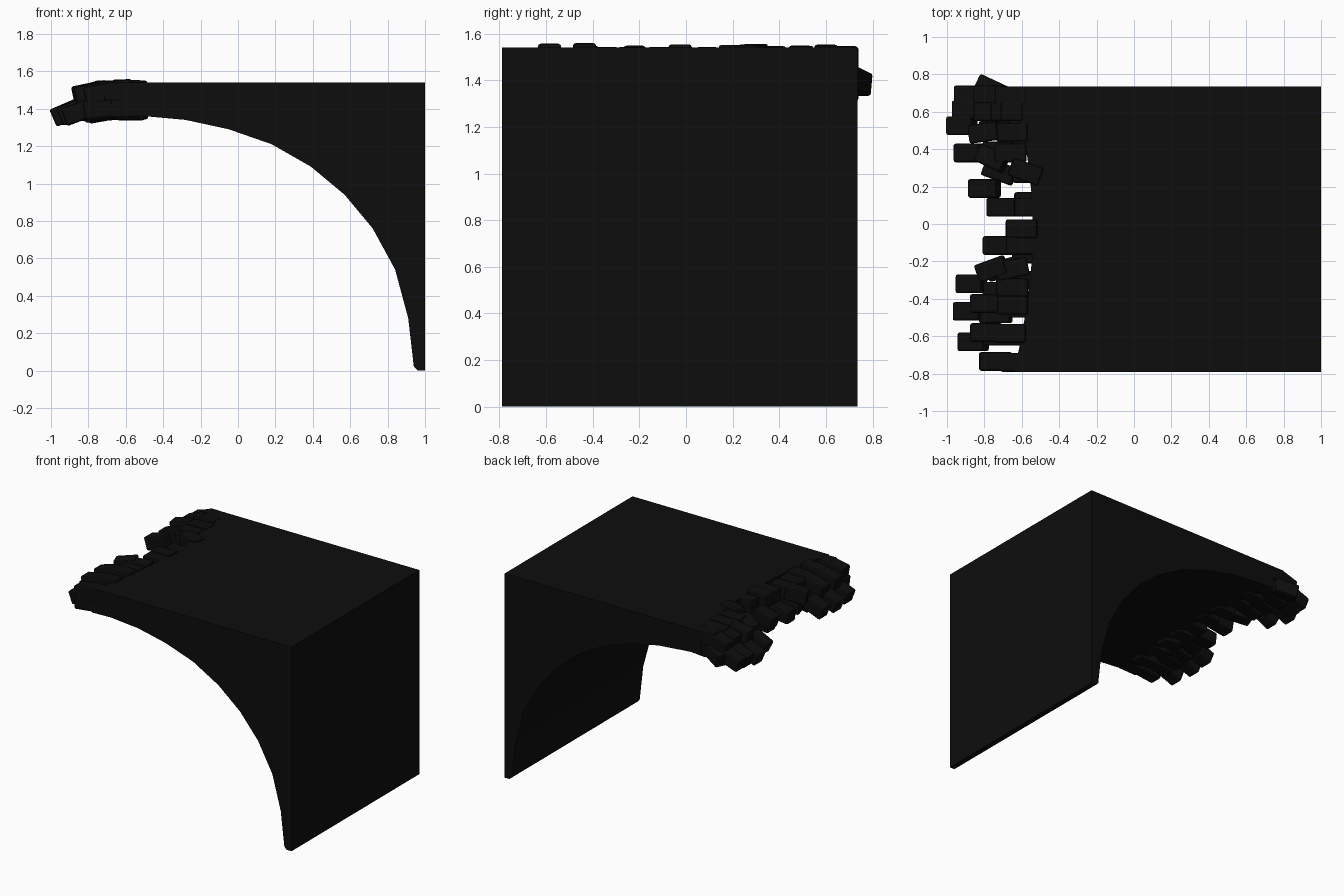
import bpy, bmesh, math, random
from mathutils import Matrix, Vector

cube = bpy.data.objects.get("Cube")
if cube:
    bpy.data.objects.remove(cube)
random.seed(4)

# One dark stone colour
dark = bpy.data.materials.new("dark_stone")
dark.use_nodes = True
colour = (0.004, 0.004, 0.004, 1)
dark.diffuse_color = colour
dark.node_tree.nodes["Principled BSDF"].inputs["Base Color"].default_value = colour


def finish(bm, name):
    bmesh.ops.recalc_face_normals(bm, faces=bm.faces)
    mesh = bpy.data.meshes.new(name)
    bm.to_mesh(mesh)
    bm.free()
    mesh.materials.append(dark)
    ob = bpy.data.objects.new(name, mesh)
    bpy.context.collection.objects.link(ob)
    return ob


# Half arch: front profile swept along y, its broken end set back in the middle
TOP, FRONT, BACK = 1.54, -0.79, 0.735
arch = [(1, 0), (0.96, 0), (0.94, 0.02), (0.91, 0.28), (0.84, 0.54), (0.72, 0.76),
        (0.57, 0.94), (0.39, 1.09), (0.18, 1.21), (-0.05, 1.29), (-0.28, 1.34), (-0.5, 1.36)]
bm = bmesh.new()
rings = []
SLICES = 10
for i in range(SLICES + 1):
    t = i / SLICES
    y = FRONT + (BACK - FRONT) * t
    end = -0.64 + 0.1 * math.sin(math.pi * t)
    outline = arch + [(end, 1.37), (end, TOP), (1, TOP)]
    rings.append([bm.verts.new((x, y, z)) for x, z in outline])
for a, b in zip(rings, rings[1:]):
    for j in range(len(a)):
        k = (j + 1) % len(a)
        bm.faces.new((a[j], a[k], b[k], b[j]))
bm.faces.new(rings[0])
bm.faces.new(rings[-1])
finish(bm, "arch_body")


def stone(bm, centre, size, tilt, yaw):
    """Loose block, tilted down towards -x and turned about z."""
    m = (Matrix.Translation(centre) @ Matrix.Rotation(math.radians(yaw), 4, "Z")
         @ Matrix.Rotation(-math.radians(tilt), 4, "Y")
         @ Matrix.Diagonal(Vector(size).to_4d()))
    bmesh.ops.create_cube(bm, size=1, matrix=m)


def layer(name, stones, height, tilt, length):
    bm = bmesh.new()
    for x, y, yaw in stones:
        z = height + random.uniform(-0.008, 0.008)
        stone(bm, (x, y, z), (length, 0.1, 0.1), tilt + random.uniform(-4, 4), yaw)
    ob = finish(bm, name)
    bevel = ob.modifiers.new("worn_edges", "BEVEL")
    bevel.width = 0.012
    bevel.segments = 2


# Outermost, sagging stones
layer("outer_stones", [
    (-0.88, 0.69, 0), (-0.89, 0.61, 0), (-0.92, 0.525, 0), (-0.88, 0.38, 0),
    (-0.87, -0.32, 0), (-0.885, -0.467, 0), (-0.86, -0.63, 0)], 1.385, 24, 0.15)

# Upper row just behind them
layer("upper_stones", [
    (-0.77, 0.69, 0), (-0.77, 0.6, 0), (-0.8, 0.49, 8), (-0.76, 0.35, -25),
    (-0.8, 0.19, 0), (-0.76, -0.24, 20), (-0.79, -0.425, 0), (-0.79, -0.58, 0),
    (-0.74, -0.735, 0)], 1.48, 14, 0.16)

# Lower row hanging under the deck
layer("lower_stones", [
    (-0.76, 0.72, -25), (-0.75, 0.62, 0), (-0.74, 0.5, 0), (-0.72, 0.39, 0),
    (-0.72, 0.28, -20), (-0.7, 0.09, 0), (-0.72, -0.115, 0), (-0.7, -0.24, 15),
    (-0.72, -0.36, 0), (-0.74, -0.48, 0), (-0.73, -0.6, 0), (-0.74, -0.735, 0)],
    1.39, 9, 0.17)

# Stones still bonded to the deck edge, slightly proud of its top
layer("deck_edge_stones", [
    (-0.66, 0.685, 0), (-0.68, 0.6, 0), (-0.65, 0.49, 0), (-0.66, 0.38, 0),
    (-0.58, 0.28, -20), (-0.555, 0.09, 0), (-0.6, -0.025, 0), (-0.6, -0.115, 0),
    (-0.65, -0.24, 12), (-0.65, -0.34, 0), (-0.65, -0.435, 0), (-0.66, -0.585, 0),
    (-0.63, -0.74, 0)], 1.497, 1, 0.17)

# Matching course below the deck edge
layer("soffit_edge_stones", [
    (-0.6, 0.68, 0), (-0.62, 0.55, 0), (-0.6, 0.42, 0), (-0.57, 0.27, 0),
    (-0.56, 0.12, 0), (-0.57, -0.03, 0), (-0.57, -0.16, 0), (-0.58, -0.3, 0),
    (-0.6, -0.45, 0), (-0.6, -0.6, 0), (-0.6, -0.74, 0)], 1.395, 2, 0.16)
